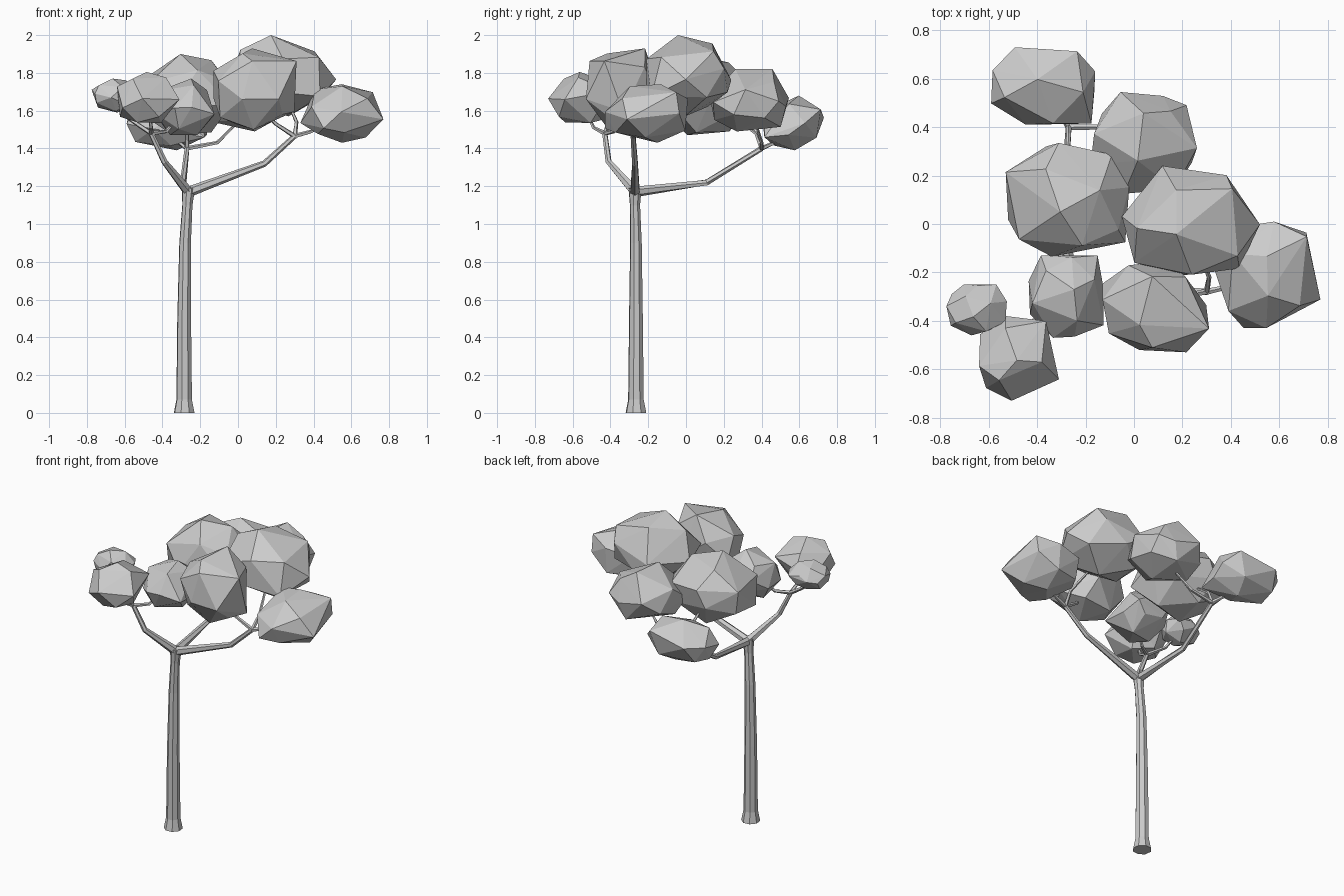
import bpy
import bmesh
import math
import random
from mathutils import Vector, Euler

cube = bpy.data.objects.get("Cube")
if cube:
    bpy.data.objects.remove(cube, do_unlink=True)

# One plain material for the whole tree
GREY = (0.6, 0.6, 0.6, 1)
grey = bpy.data.materials.new("plain grey")
grey.use_nodes = True
grey.diffuse_color = GREY
grey.node_tree.nodes["Principled BSDF"].inputs["Base Color"].default_value = GREY


def finish(name, bm):
    bmesh.ops.recalc_face_normals(bm, faces=bm.faces[:])
    mesh = bpy.data.meshes.new(name)
    bm.to_mesh(mesh)
    bm.free()
    mesh.materials.append(grey)
    obj = bpy.data.objects.new(name, mesh)
    bpy.context.collection.objects.link(obj)


def tube(name, path, radii, sides):
    """Tapered faceted limb whose rings follow a path."""
    bm = bmesh.new()
    pts = [Vector(p) for p in path]
    rings = []
    for i, (p, r) in enumerate(zip(pts, radii)):
        tangent = (pts[min(i + 1, len(pts) - 1)] - pts[max(i - 1, 0)]).normalized()
        side = tangent.cross(Vector((0.3, 1, 0.1))).normalized()
        up = tangent.cross(side)
        ring = []
        for k in range(sides):
            a = math.tau * k / sides
            ring.append(bm.verts.new(p + r * (math.cos(a) * side + math.sin(a) * up)))
        rings.append(ring)
    for a, b in zip(rings, rings[1:]):
        for k in range(sides):
            n = (k + 1) % sides
            bm.faces.new((a[k], a[n], b[n], b[k]))
    bm.faces.new(rings[0])
    bm.faces.new(rings[-1])
    finish(name, bm)


def clump(name, centre, half, corners, seed, count=18):
    """Faceted foliage ball fitted to a box, with a few jutting corners in box units."""
    rng = random.Random(seed)
    spin = Euler([rng.uniform(0, math.tau) for _ in range(3)])
    juts = [Vector(c) for c in corners]
    pts = list(juts)
    for i in range(count):
        z = 1 - (2 * i + 1) / count
        a = i * math.pi * (3 - math.sqrt(5)) + rng.uniform(-0.15, 0.15)
        r = math.sqrt(1 - z * z)
        p = Vector((r * math.cos(a), r * math.sin(a), z))
        p.rotate(spin)
        # A jutting corner replaces the ball points close to it
        if all(p.angle(j) > 0.45 for j in juts):
            pts.append(p)
    for axis in range(3):
        lo = min(p[axis] for p in pts)
        hi = max(p[axis] for p in pts)
        for p in pts:
            p[axis] = centre[axis] + half[axis] * (2 * (p[axis] - lo) / (hi - lo) - 1)
    bm = bmesh.new()
    hull = bmesh.ops.convex_hull(bm, input=[bm.verts.new(p) for p in pts])
    loose = [v for v in hull["geom_interior"] if isinstance(v, bmesh.types.BMVert)]
    bmesh.ops.delete(bm, geom=loose, context="VERTS")
    finish(name, bm)


# Trunk with flared foot and fork
fork = (-0.262, -0.27, 1.17)
tube("trunk",
     [(-0.285, -0.265, 0), (-0.285, -0.265, 0.07), (-0.285, -0.265, 0.5),
      (-0.28, -0.265, 0.9), (-0.268, -0.27, 1.1), (-0.262, -0.27, 1.19)],
     [0.057, 0.043, 0.038, 0.032, 0.028, 0.036], 8)

# Main limbs
left_end = (0.30, -0.28, 1.465)
front_end = (-0.46, -0.43, 1.48)
back_end = (-0.27, 0.40, 1.40)
limbs = {
    "left_limb": [fork, (0.14, -0.27, 1.32), left_end],
    "front_limb": [fork, (-0.39, -0.41, 1.33), front_end],
    "back_limb": [fork, (-0.29, 0.11, 1.22), back_end],
}
for name, path in limbs.items():
    tube(name, path, [0.028, 0.017, 0.014], 6)

# Twigs reaching into the foliage
twigs = [
    [left_end, (0.39, -0.26, 1.49), (0.50, -0.22, 1.56)],
    [left_end, (0.20, -0.30, 1.53), (0.11, -0.33, 1.62)],
    [left_end, (0.31, -0.22, 1.54), (0.25, -0.05, 1.68)],
    [front_end, (-0.46, -0.49, 1.51), (-0.47, -0.54, 1.62)],
    [front_end, (-0.58, -0.40, 1.56), (-0.64, -0.36, 1.66)],
    [front_end, (-0.38, -0.38, 1.49), (-0.30, -0.32, 1.58)],
    [back_end, (-0.31, 0.47, 1.43), (-0.36, 0.55, 1.51)],
    [back_end, (-0.11, 0.40, 1.43), (0.02, 0.36, 1.56)],
    [back_end, (-0.27, 0.37, 1.48), (-0.28, 0.18, 1.62)],
]
for i, path in enumerate(twigs):
    tube(f"twig_{i + 1}", path, [0.013, 0.010, 0.006], 5)

# Foliage clumps: centre, half size, jutting corners
clump("back_foliage", (-0.375, 0.57, 1.535), (0.215, 0.16, 0.145),
      [(0.85, -0.9, -0.5), (0.6, 0.9, 0.5), (-0.5, 1, 0.2), (-0.1, 0.2, 1)], seed=3)
clump("back_left_foliage", (0.04, 0.335, 1.655), (0.22, 0.21, 0.165),
      [(0.75, 0.75, 0), (0.2, 0.8, -0.8), (-0.4, 1, 0.1), (0, 0.6, 1), (-0.1, -0.3, 1)], seed=4)
clump("middle_foliage", (-0.275, 0.10, 1.685), (0.255, 0.235, 0.215),
      [(0.9, -0.7, -0.2), (0.7, 0.8, 0.2), (-0.9, 0.5, 0.3), (-0.1, 1, 0.3)], seed=5)
clump("crown_foliage", (0.235, 0.015, 1.785), (0.285, 0.225, 0.215),
      [(-0.4, 1, -0.1), (0.6, 0.6, 0.6), (0.7, -0.8, -0.5), (-0.8, -0.7, 0), (-0.2, -0.2, 1)], seed=6)
clump("left_foliage", (0.55, -0.21, 1.585), (0.22, 0.22, 0.155),
      [(1, -0.5, -0.2), (0.75, 0.6, 0.7), (-0.4, -1, -0.5), (-0.6, 0.3, 0.8)], seed=7)
clump("front_foliage", (0.09, -0.34, 1.715), (0.22, 0.19, 0.215),
      [(1, -0.5, 0.7), (0, -0.9, 0.7), (0.95, 0, -0.5), (0, 0.6, 1), (0.6, -1, -0.2)], seed=8)
clump("inner_foliage", (-0.28, -0.30, 1.62), (0.155, 0.17, 0.15),
      [(-0.6, 0.95, 0.2), (0.8, 0.95, 0), (0.95, -0.7, -0.2), (-0.3, -1, 0)], seed=9)
clump("front_right_foliage", (-0.475, -0.555, 1.67), (0.165, 0.175, 0.135),
      [(0.7, 0.85, 0.3), (1, -0.5, 0), (-0.7, -0.7, -0.3), (0.6, -0.1, 0.8)], seed=10)
clump("right_foliage", (-0.65, -0.355, 1.68), (0.125, 0.105, 0.09),
      [(0.6, 1, 0.1), (-0.8, -0.6, 0.1), (-0.4, 1, 0)], seed=11)
